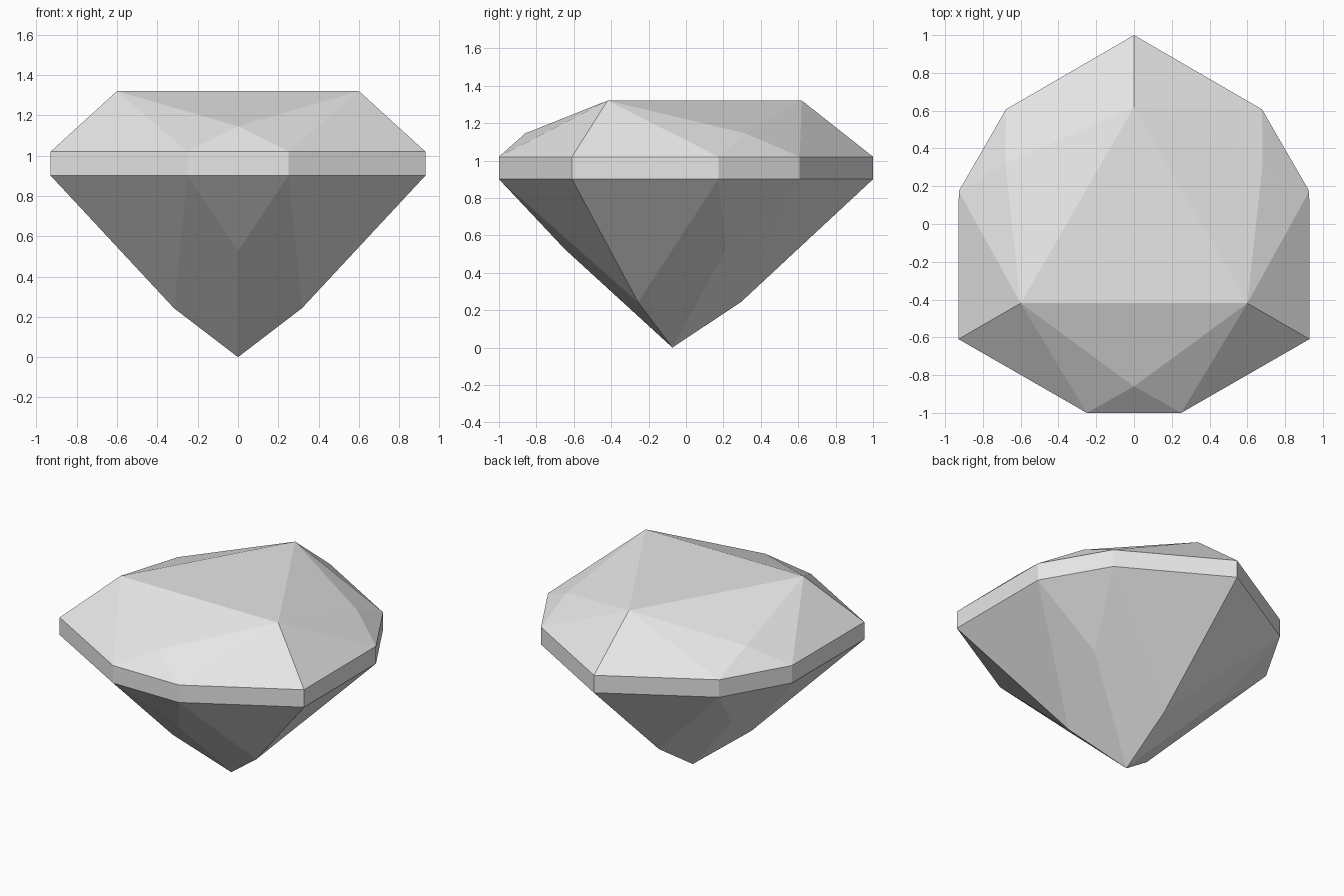
import bpy
from math import radians, cos, sin

cube = bpy.data.objects.get("Cube")
if cube:
    bpy.data.objects.remove(cube, do_unlink=True)

GREY = 0.8
CENTRE_Y = -0.073
BOTTOM, TOP = 0.9, 1.02      # girdle heights
HALF = 15.1                  # half angle of each short girdle side

stone = bpy.data.materials.new("pale grey stone")
stone.use_nodes = True
stone.diffuse_color = (GREY, GREY, GREY, 1)
stone.node_tree.nodes["Principled BSDF"].inputs["Base Color"].default_value = (GREY, GREY, GREY, 1)


def point(angle, radius, z):
    a = radians(angle)
    return (radius * cos(a), CENTRE_Y + radius * sin(a), z)


def corner(k, z):
    return point(90 + 120 * k, 1.073, z)


def side(k, sign, z):
    return point(150 + 120 * k + sign * HALF, 0.96, z)


def build(name, polygons):
    """Make a flat shaded object from polygons, sharing equal points."""
    index, faces = {}, []
    for poly in polygons:
        keys = [tuple(round(c, 5) for c in p) for p in poly]
        faces.append([index.setdefault(key, len(index)) for key in keys])
    mesh = bpy.data.meshes.new(name)
    mesh.from_pydata(list(index), [], faces)
    mesh.materials.append(stone)
    obj = bpy.data.objects.new(name, mesh)
    bpy.context.collection.objects.link(obj)


crown, girdle, pavilion = [], [], []
tables = [point(90 + 120 * k, 0.693, 1.32) for k in range(3)]
crown.append(tables)
tip = (0, CENTRE_Y, 0)

for k in range(3):
    # Crown facets around one side of the triangular table
    t1, t2 = tables[k], tables[(k + 1) % 3]
    c1, c2 = corner(k, TOP), corner(k + 1, TOP)
    a1, a2 = side(k, -1, TOP), side(k, 1, TOP)
    mid = point(150 + 120 * k, 0.787, 1.145)
    crown += [(t1, c1, a1), (t1, a1, mid), (mid, a1, a2),
              (mid, a2, t2), (t2, a2, c2), (t1, mid, t2)]

    # Pavilion facets running down to the tip
    d1, d2 = corner(k, BOTTOM), corner(k + 1, BOTTOM)
    b1, b2 = side(k, -1, BOTTOM), side(k, 1, BOTTOM)
    p1, p2 = [point(90 + 120 * j, 0.367, 0.243) for j in (k, k + 1)]
    low = point(150 + 120 * k, 0.575, 0.526)
    pavilion += [(p1, b1, d1), (tip, low, b1, p1), (low, b2, b1),
                 (tip, p2, b2, low), (p2, d2, b2)]

    # Upright girdle band
    upper, lower = (c1, a1, a2, c2), (d1, b1, b2, d2)
    for i in range(3):
        girdle.append((lower[i], lower[i + 1], upper[i + 1], upper[i]))

build("crown", crown)
build("girdle", girdle)
build("pavilion", pavilion)
